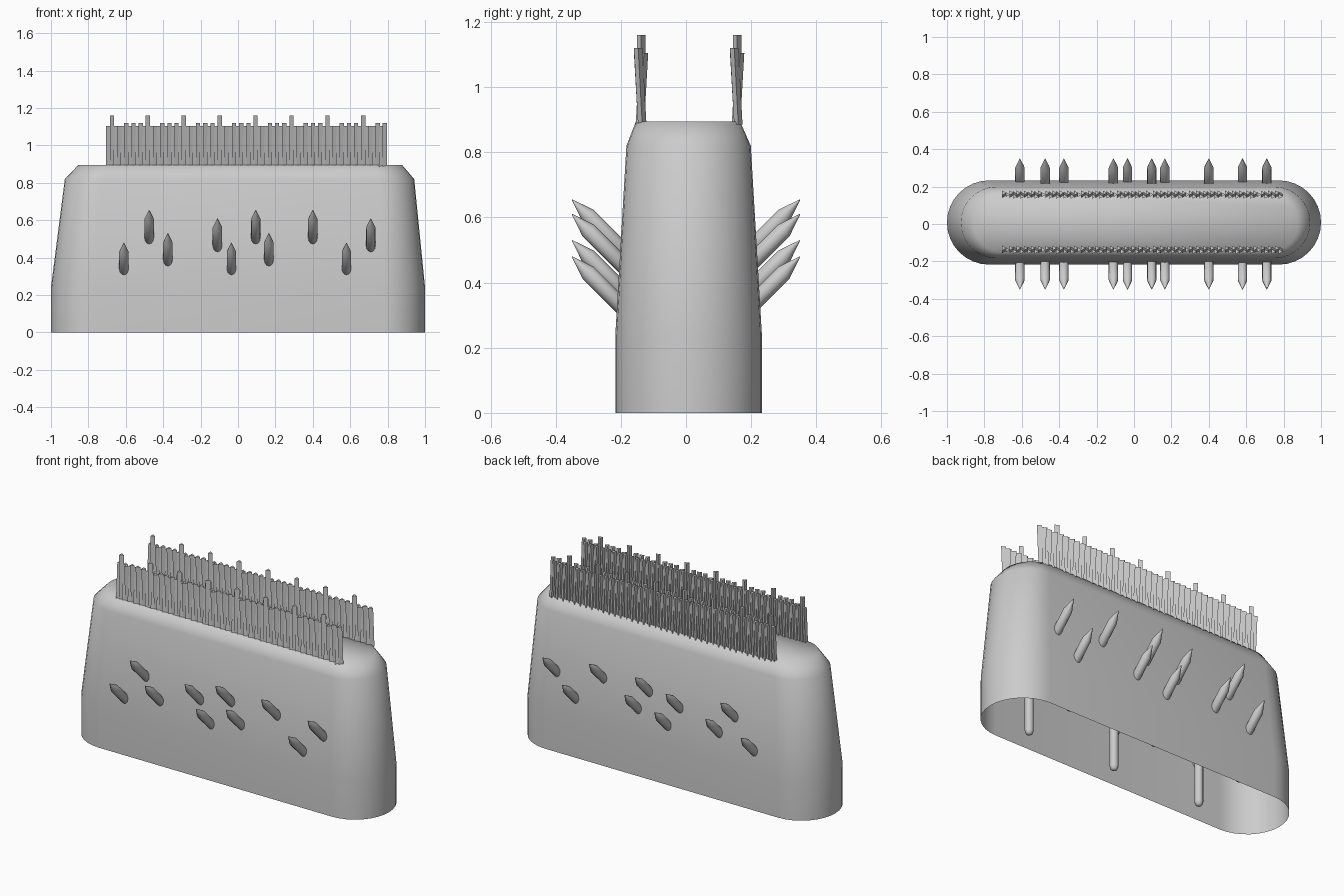
import bpy, bmesh, math
from mathutils import Vector, Matrix

if "Cube" in bpy.data.objects:
    bpy.data.objects.remove(bpy.data.objects["Cube"])


def finish(bm, name, angle=40):
    bmesh.ops.recalc_face_normals(bm, faces=bm.faces)
    mesh = bpy.data.meshes.new(name)
    bm.to_mesh(mesh)
    bm.free()
    ob = bpy.data.objects.new(name, mesh)
    bpy.context.collection.objects.link(ob)
    bpy.ops.object.select_all(action='DESELECT')
    ob.select_set(True)
    bpy.context.view_layer.objects.active = ob
    if angle:
        bpy.ops.object.shade_smooth_by_angle(angle=math.radians(angle))
    return ob


def lathe(bm, profile, base, axis, sides):
    """Rings of (radius, distance) swept about an axis; end rings are capped."""
    rot = Vector(axis).to_track_quat('Z', 'Y').to_matrix()
    rings = []
    for r, d in profile:
        rings.append([bm.verts.new(Vector(base) + rot @ Vector((
            r * math.cos(2 * math.pi * i / sides),
            r * math.sin(2 * math.pi * i / sides), d))) for i in range(sides)])
    skin(bm, rings)
    bm.faces.new(rings[0])
    bm.faces.new(rings[-1])


def skin(bm, rings):
    for a, b in zip(rings, rings[1:]):
        for i in range(len(a)):
            j = (i + 1) % len(a)
            bm.faces.new((a[i], a[j], b[j], b[i]))


# Body shell: stadium-shaped rings, closed top, open bottom
bm = bmesh.new()
rings = []
for z, hx, hy, cx, cy in ((0, 1.0, .225, 0, .008), (.24, 1.0, .225, 0, .008),
                          (.82, .934, .191, .008, .008), (.895, .866, .16, .012, .006)):
    ring = []
    for side in (1, -1):
        for k in range(17):
            a = -math.pi / 2 + math.pi * k / 16
            ring.append(bm.verts.new((cx + side * (hx - hy + hy * math.cos(a)),
                                      cy + side * hy * math.sin(a), z)))
    rings.append(ring)
skin(bm, rings)
bm.faces.new(rings[-1])
finish(bm, "body_shell", 75)

# Pointed spikes slanting out at 45 degrees, same layout front and back
spikes = ((-.61, .48), (-.475, .655), (-.375, .53), (-.11, .61), (-.035, .48),
          (.095, .655), (.165, .53), (.4, .655), (.58, .48), (.71, .61))
for side, name in ((-1, "front_spikes"), (1, "back_spikes")):
    bm = bmesh.new()
    length = .25
    for x, z in spikes:
        axis = Vector((0, side, 1)).normalized()
        base = Vector((x, side * .35, z)) - axis * length
        lathe(bm, ((.012, 0), (.025, .015), (.025, length - .07), (.001, length)),
              base, axis, 12)
    finish(bm, name, 40)

# Round-ended pegs hanging inside the hollow body
bm = bmesh.new()
for x in (-.587, 0, .587):
    for y in (-.165, .17):
        lathe(bm, ((.008, .05), (.018, .057), (.024, .075), (.024, .5)),
              (x, y, 0), (0, 0, 1), 12)
finish(bm, "inner_pegs", 50)

# Two rows of three-sided bristles, leaning alternately, every tenth one tall
for y, name in ((-.138, "front_bristles"), (.157, "back_bristles")):
    bm = bmesh.new()
    for i in range(78):
        x = -.697 + i * .0192
        if i % 10 == 1:
            top, lean = 1.16, 0
        elif i % 2:
            top, lean = 1.12, -.009
        else:
            top, lean = 1.105, .009
        if i % 10 in (2, 3, 8):
            top = 1.105
        low, high = [], []
        for k in range(3):
            a = 2 * math.pi * k / 3
            px, py = x + .015 * math.cos(a), y + .015 * math.sin(a)
            low.append(bm.verts.new((px, py - lean * .4, .885)))
            high.append(bm.verts.new((px, py + lean, top)))
        skin(bm, [low, high])
        bm.faces.new(low)
        bm.faces.new(high)
    finish(bm, name, 0)
